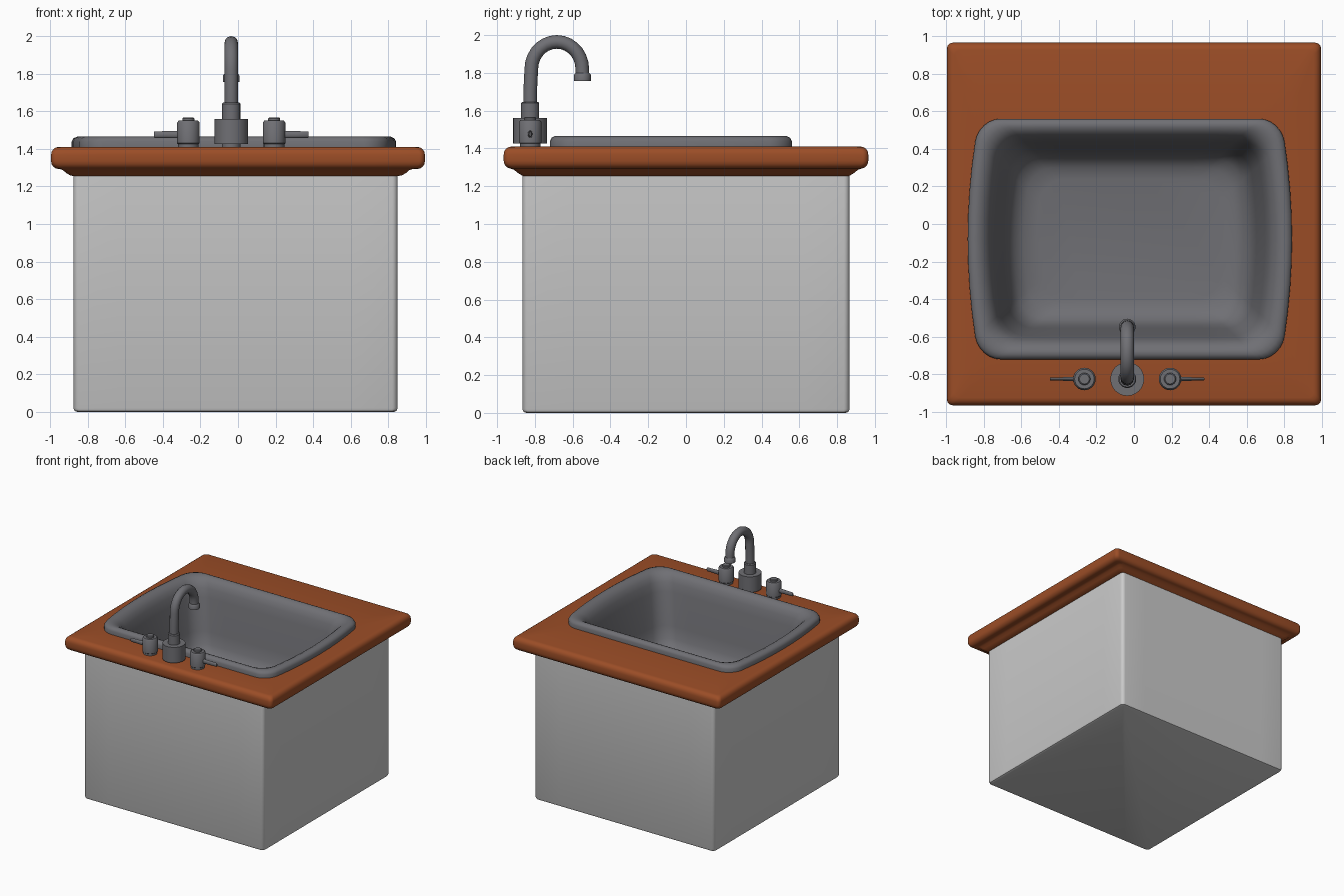
import bpy, bmesh, math
from math import sin, cos, pi

if "Cube" in bpy.data.objects:
    bpy.data.objects.remove(bpy.data.objects["Cube"])


def material(name, rgb):
    m = bpy.data.materials.new(name)
    m.diffuse_color = (*rgb, 1)
    m.use_nodes = True
    m.node_tree.nodes["Principled BSDF"].inputs["Base Color"].default_value = m.diffuse_color
    return m


WOOD = material("wood", (0.33, 0.075, 0.02))
STEEL = material("dark_steel", (0.16, 0.16, 0.175))


def ring(cx, cy, hw, hd, r, z, bulge=0.0, seg=6, side=8):
    """Rounded rectangle outline whose x sides can bow outwards."""
    arcs = []
    for k, (sx, sy) in enumerate([(1, 1), (-1, 1), (-1, -1), (1, -1)]):
        arcs.append([(sx * (hw - r) + r * cos(pi / 2 * (k + i / seg)),
                      sy * (hd - r) + r * sin(pi / 2 * (k + i / seg))) for i in range(seg + 1)])
    pts = []
    for k in range(4):
        a, b = arcs[k][-1], arcs[(k + 1) % 4][0]
        pts += arcs[k]
        pts += [(a[0] + (b[0] - a[0]) * i / side, a[1] + (b[1] - a[1]) * i / side)
                for i in range(1, side)]
    return [(cx + x * (1 - bulge * (y / hd) ** 2), cy + y, z) for x, y in pts]


def circle(cx, cy, r, z, n=24):
    return [(cx + r * cos(2 * pi * i / n), cy + r * sin(2 * pi * i / n), z) for i in range(n)]


def loft(name, rings, mat=None, cap_start=False, cap_end=False, angle=40):
    bm = bmesh.new()
    rows = [[bm.verts.new(p) for p in r] for r in rings]
    n = len(rows[0])
    for a, b in zip(rows, rows[1:]):
        for i in range(n):
            j = (i + 1) % n
            bm.faces.new((a[i], a[j], b[j], b[i]))
    if cap_start:
        bm.faces.new(rows[0][::-1])
    if cap_end:
        bm.faces.new(rows[-1])
    me = bpy.data.meshes.new(name)
    bm.to_mesh(me)
    bm.free()
    ob = bpy.data.objects.new(name, me)
    bpy.context.collection.objects.link(ob)
    if mat:
        me.materials.append(mat)
    smooth(ob, angle)
    return ob


def smooth(ob, angle=40):
    bpy.ops.object.select_all(action='DESELECT')
    ob.select_set(True)
    bpy.context.view_layer.objects.active = ob
    bpy.ops.object.shade_smooth_by_angle(angle=math.radians(angle))


def turned(name, cx, cy, profile):
    return loft(name, [circle(cx, cy, r, z) for r, z in profile], STEEL, True, True)


# Cabinet: open-topped box with softened edges
loft("cabinet", [ring(-0.013, 0, 0.863 - d, 0.866 - d, 0.03, z) for d, z in
                 [(0.02, 0), (0.006, 0.006), (0, 0.02), (0, 1.28)]], cap_start=True)

# Countertop: cove moulding, rounded edge, flat top with sink opening
BX, BY = -0.022, -0.08
edge = [ring(-0.013, 0, 0.863, 0.866, 0.03, 1.255)]
edge += [ring(-0.01, 0, hw, hw - 0.012, 0.03, z) for hw, z in
         [(0.883, 1.259), (0.905, 1.272), (0.922, 1.287), (0.94, 1.293)]]
for i in range(9):
    t = -pi / 2 + pi * i / 8
    d = 0.04 * cos(t)
    z = (1.335 if t < 0 else 1.368) + 0.042 * sin(t)
    if i == 4:
        edge.append(ring(0, 0, 0.955 + d, 0.925 + d, 0.03, 1.335))
    edge.append(ring(0, 0, 0.955 + d, 0.925 + d, 0.03, z))
edge.append(ring(BX, BY, 0.84, 0.62, 0.12, 1.41, 0.07))
loft("countertop", edge, WOOD)

# Sink: raised rolled rim flowing into a deep basin
SINK = [(0, 1.40), (0, 1.44), (0.008, 1.456), (0.025, 1.465), (0.045, 1.465), (0.068, 1.453),
        (0.09, 1.43), (0.108, 1.39), (0.125, 1.32), (0.165, 1.05), (0.185, 0.95),
        (0.215, 0.895), (0.26, 0.862), (0.32, 0.85)]
loft("sink_basin", [ring(BX, BY, 0.863 - d * 1.15, 0.64 - d, 0.12, z, 0.07) for d, z in SINK],
     STEEL, cap_end=True, angle=60)

# Faucet base and neck
FX, FY = -0.036, -0.825
turned("faucet_base", FX, FY, [(0.05, 1.405), (0.05, 1.425), (0.09, 1.425), (0.09, 1.56),
                               (0.048, 1.56), (0.048, 1.64), (0.042, 1.647), (0.03, 1.647)])

# Gooseneck spout: swept round pipe
curve = bpy.data.curves.new("spout", 'CURVE')
curve.dimensions = '3D'
curve.bevel_depth = 0.036
curve.bevel_resolution = 4
curve.use_fill_caps = True
path = [(FY, 1.62), (FY, 1.70)]
path += [(-0.684 - 0.135 * cos(pi * i / 14), 1.82 + 0.144 * sin(pi * i / 14)) for i in range(15)]
path += [(-0.548, 1.785)]
sp = curve.splines.new('POLY')
sp.points.add(len(path) - 1)
for p, (y, z) in zip(sp.points, path):
    p.co = (FX, y, z, 1)
spout = bpy.data.objects.new("spout", curve)
bpy.context.collection.objects.link(spout)
bpy.ops.object.select_all(action='DESELECT')
spout.select_set(True)
bpy.context.view_layer.objects.active = spout
bpy.ops.object.convert(target='MESH')
spout = bpy.context.object
spout.data.materials.clear()
spout.data.materials.append(STEEL)
smooth(spout)

# Spout nozzle
turned("spout_nozzle", FX, -0.548, [(0.03, 1.757), (0.044, 1.757), (0.044, 1.79), (0.036, 1.80)])

# Two tap handles with thin levers pointing outwards
for s, side in ((-1, "left"), (1, "right")):
    hx = FX + s * 0.228
    turned(side + "_tap", hx, FY, [(0.055, 1.405), (0.055, 1.425), (0.06, 1.43), (0.06, 1.54),
                                   (0.052, 1.55), (0.032, 1.55), (0.032, 1.562), (0.026, 1.567)])
    lever = []
    for x, ry, rz in [(0.04, 0.013, 0.02), (0.12, 0.009, 0.018), (0.18, 0.008, 0.017), (0.184, 0.005, 0.013)]:
        lever.append([(hx + s * x, FY + s * ry * cos(2 * pi * i / 12),
                       1.476 + rz * sin(2 * pi * i / 12)) for i in range(12)])
    loft(side + "_lever", lever, STEEL, True, True)
